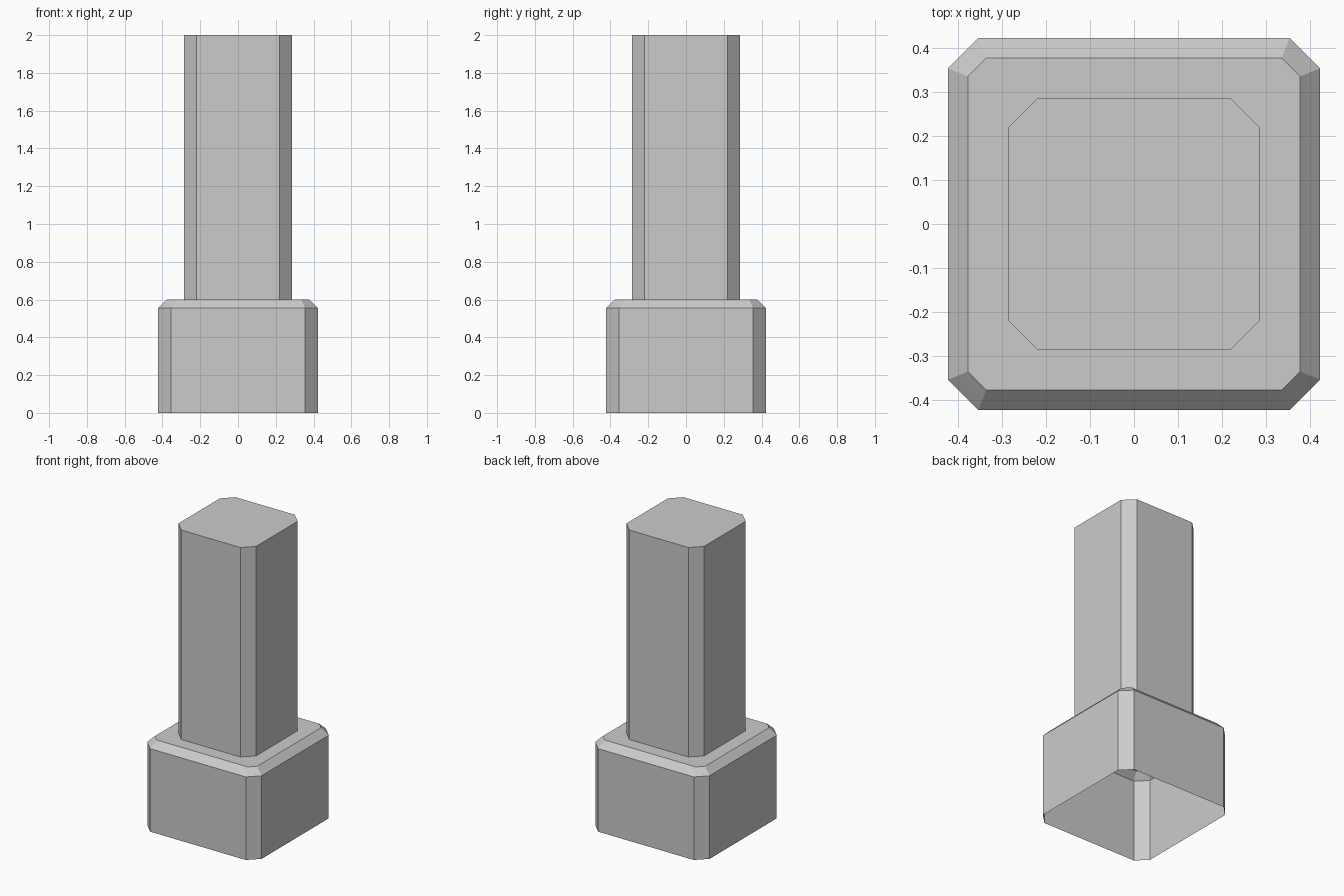
import bpy
import bmesh

cube = bpy.data.objects.get("Cube")
if cube:
    bpy.data.objects.remove(cube, do_unlink=True)

GREY = (0.6, 0.6, 0.6, 1)
grey = bpy.data.materials.new("plain grey")
grey.use_nodes = True
grey.diffuse_color = GREY
grey.node_tree.nodes["Principled BSDF"].inputs["Base Color"].default_value = GREY


def ring(bm, half, flat, z):
    """Square outline with cut corners, counter-clockwise."""
    points = []
    x, y = half, -flat
    for _ in range(4):
        points += [(x, y), (x, -y)]
        x, y = -y, x
    # each side contributes both of its ends
    points = []
    for c, s in ((1, 0), (0, 1), (-1, 0), (0, -1)):
        for t in (-flat, flat):
            points.append((half * c - t * s, half * s + t * c, z))
    return [bm.verts.new(p) for p in points]


# Hollow shell from the open foot up to the capped shaft: half width, flat half, height
sections = [
    (0.423, 0.354, 0.0),
    (0.423, 0.354, 0.555),
    (0.378, 0.336, 0.6),
    (0.287, 0.219, 0.6),
    (0.287, 0.219, 2.0),
]
bm = bmesh.new()
rings = [ring(bm, *s) for s in sections]
for low, high in zip(rings, rings[1:]):
    for i in range(8):
        j = (i + 1) % 8
        bm.faces.new((low[i], low[j], high[j], high[i]))
bm.faces.new(rings[-1])

mesh = bpy.data.meshes.new("post_with_base")
bm.to_mesh(mesh)
bm.free()
mesh.materials.append(grey)
post = bpy.data.objects.new("post_with_base", mesh)
bpy.context.collection.objects.link(post)
